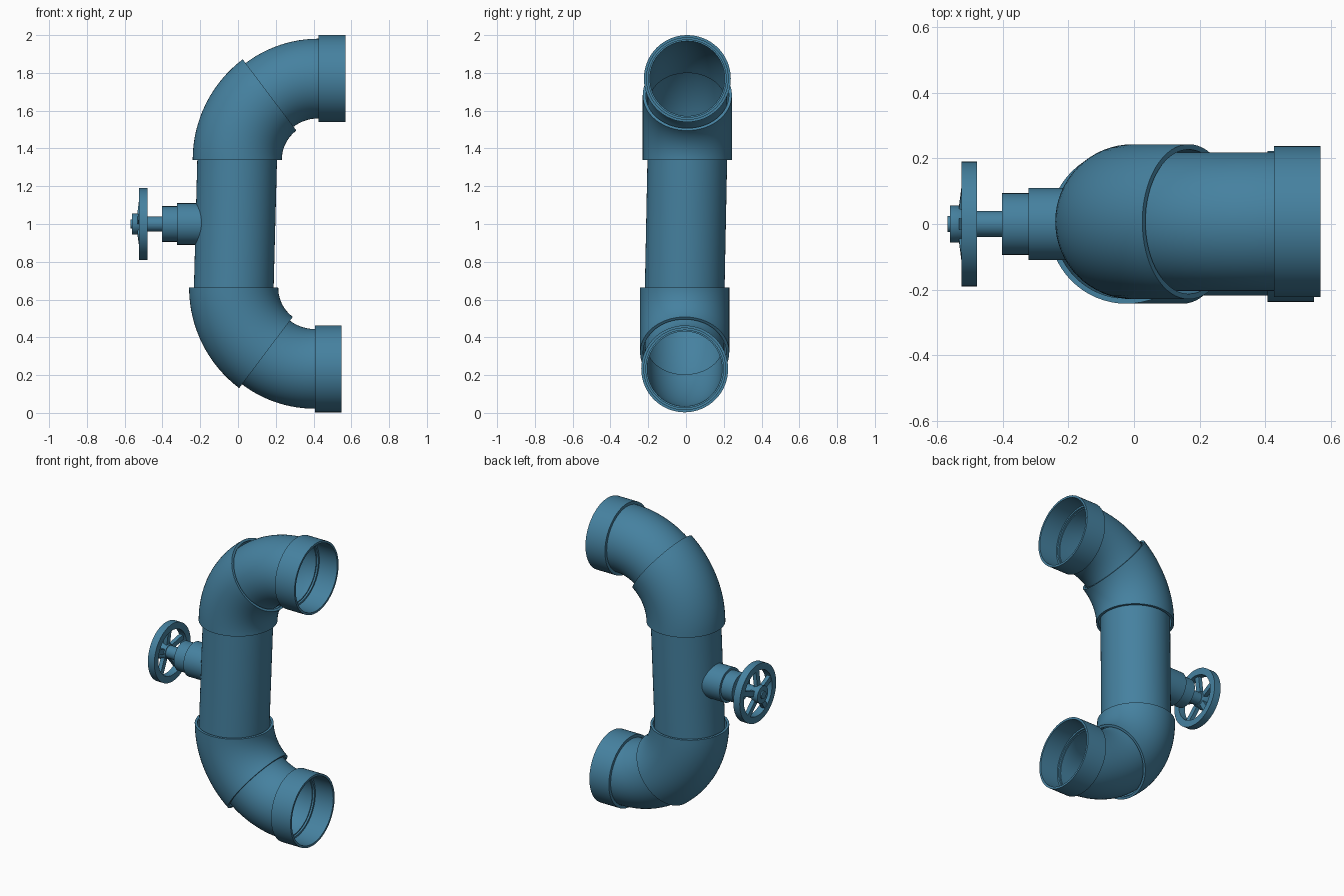
import bpy, bmesh, math
from mathutils import Vector, Matrix

if "Cube" in bpy.data.objects:
    bpy.data.objects.remove(bpy.data.objects["Cube"])

SEG = 64
mat = bpy.data.materials.new("blue_paint")
mat.diffuse_color = (0.06, 0.22, 0.35, 1)
mat.use_nodes = True
mat.node_tree.nodes["Principled BSDF"].inputs["Base Color"].default_value = mat.diffuse_color


def finish(name, bm):
    bmesh.ops.recalc_face_normals(bm, faces=bm.faces)
    me = bpy.data.meshes.new(name)
    bm.to_mesh(me)
    bm.free()
    ob = bpy.data.objects.new(name, me)
    bpy.context.collection.objects.link(ob)
    me.materials.append(mat)
    bpy.ops.object.select_all(action='DESELECT')
    bpy.context.view_layer.objects.active = ob
    ob.select_set(True)
    bpy.ops.object.shade_smooth_by_angle(angle=math.radians(30))
    return ob


def skin(name, rings, loop=True):
    """Skin circles (centre, in-plane xz direction, radius); loop joins last to first, else ends are capped."""
    bm = bmesh.new()
    rows = []
    for c, n, r in rings:
        c, n = Vector(c), Vector(n)
        rows.append([bm.verts.new(c + r * (math.cos(a) * n + math.sin(a) * Vector((0, 1, 0))))
                     for a in (2 * math.pi * i / SEG for i in range(SEG))])
    pairs = list(zip(rows, rows[1:])) + ([(rows[-1], rows[0])] if loop else [])
    for p, q in pairs:
        for i in range(SEG):
            j = (i + 1) % SEG
            bm.faces.new((p[i], p[j], q[j], q[i]))
    if not loop:
        bm.faces.new(rows[0])
        bm.faces.new(rows[-1])
    return finish(name, bm)


def turned(name, profile, y=0, z=1.0, loop=True):
    """Turn an (x, radius) profile around an axis along x."""
    return skin(name, [((x, y, z), (0, 0, 1), r) for x, r in profile], loop)


BEND = 0.43


def elbow(name, x0, y0, z0, s, a0, a1, ro, ri, steps):
    def ring(deg, r):
        t = math.radians(deg)
        n = (-math.cos(t), 0, s * math.sin(t))
        return ((x0 + BEND + BEND * n[0], y0, z0 + BEND * n[2]), n, r)
    angs = [a0 + (a1 - a0) * i / steps for i in range(steps + 1)]
    skin(name, [ring(a, ro) for a in angs] + [ring(a, ri) for a in reversed(angs)])


# Elbows with sockets at both ends
ends = {"upper": (-0.004, 0.007, 1.34, 1), "lower": (-0.023, -0.007, 0.663, -1)}
for tag, (x, y, z, s) in ends.items():
    elbow(tag + "_elbow_socket", x, y, z, s, 0, 53, 0.236, 0.22, 16)
    elbow(tag + "_elbow_outlet", x, y, z, s, 47, 90, 0.211, 0.198, 14)
    xs = x + BEND
    turned(tag + "_outlet_collar",
           [(xs, 0.205), (xs, 0.23), (xs + 0.142, 0.23), (xs + 0.142, 0.216), (xs + 0.012, 0.216),
            (xs + 0.012, 0.205)], y, z + s * BEND)

# Straight pipe, leaning very slightly
lo, hi = (-0.024, -0.008, 0.60), (-0.003, 0.008, 1.40)
X = (1, 0, 0)
skin("straight_pipe", [(lo, X, 0.211), (hi, X, 0.211), (hi, X, 0.198), (lo, X, 0.198)])

# Valve body and stem
turned("valve_body", [(-0.17, 0.11), (-0.322, 0.11), (-0.322, 0.094), (-0.402, 0.094),
                      (-0.402, 0.04), (-0.53, 0.04)], loop=False)

# Hand wheel: rim, hub and spokes
turned("wheel_rim", [(-0.478, 0.19), (-0.525, 0.19), (-0.525, 0.147), (-0.478, 0.147)])
turned("wheel_hub", [(-0.50, 0.045), (-0.53, 0.056), (-0.56, 0.056), (-0.56, 0.025),
                     (-0.569, 0.025)], loop=False)
bm = bmesh.new()
for i in range(5):
    box = bmesh.ops.create_cube(bm, size=1)["verts"]
    m = (Matrix.Translation((-0.515, 0, 1)) @ Matrix.Rotation(2 * math.pi * i / 5, 4, 'X')
         @ Matrix.Translation((0, 0, 0.095)) @ Matrix.Rotation(0.12, 4, 'Y')
         @ Matrix.Diagonal((0.026, 0.034, 0.12, 1)))
    bmesh.ops.transform(bm, matrix=m, verts=box)
finish("wheel_spokes", bm)
